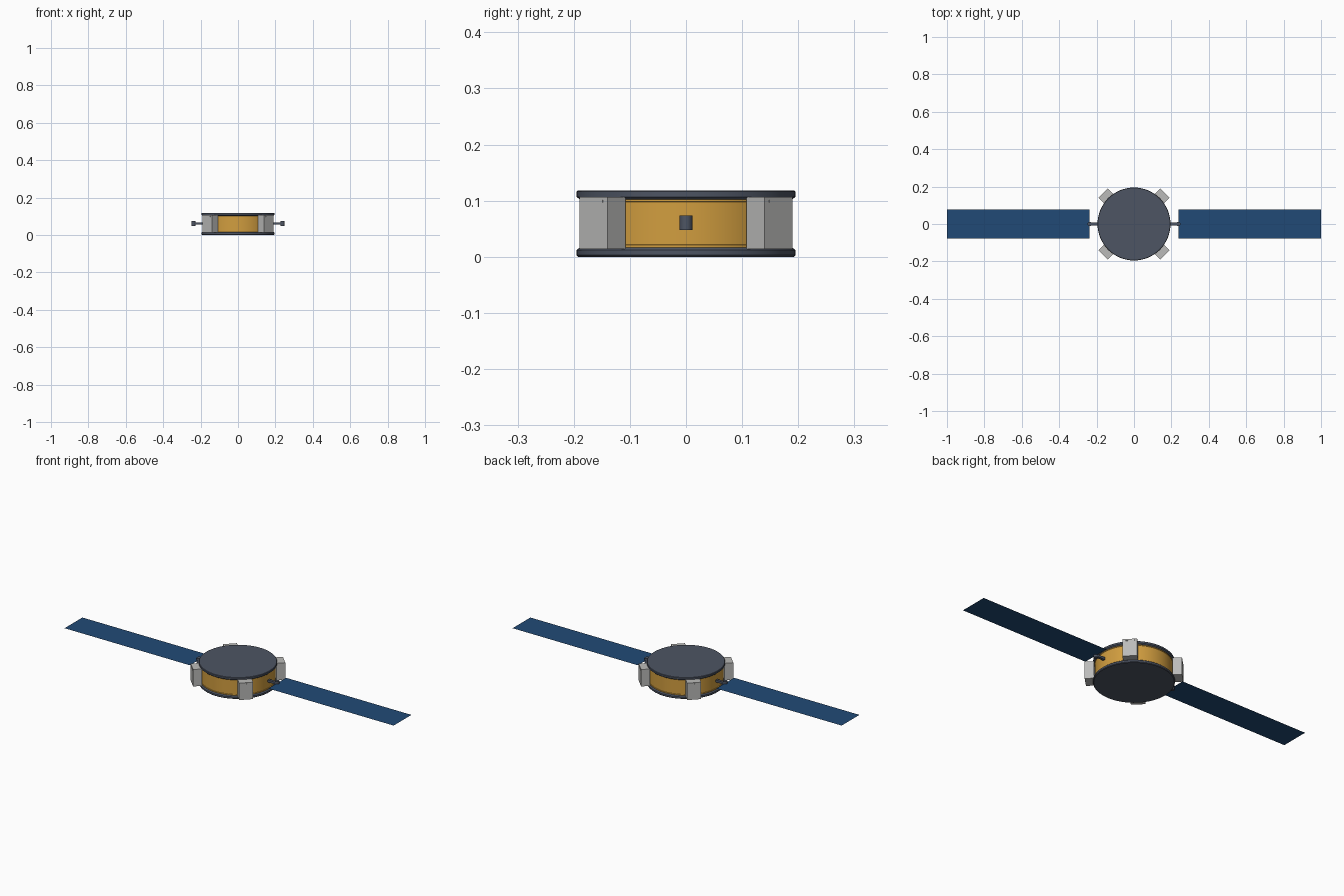
import bpy, bmesh, math
from mathutils import Matrix, Vector

cube = bpy.data.objects.get("Cube")
if cube:
    bpy.data.objects.remove(cube, do_unlink=True)


def material(name, rgb):
    m = bpy.data.materials.new(name)
    m.use_nodes = True
    color = (*rgb, 1)
    m.diffuse_color = color
    m.node_tree.nodes["Principled BSDF"].inputs["Base Color"].default_value = color
    return m


SLATE = material("slate", (0.075, 0.09, 0.125))
GOLD = material("gold_foil", (0.64, 0.34, 0.05))
GREY = material("light_grey", (0.50, 0.50, 0.49))
BLUE = material("solar_blue", (0.015, 0.068, 0.18))


def finish(name, bm, mat, smooth=False):
    bmesh.ops.recalc_face_normals(bm, faces=bm.faces[:])
    mesh = bpy.data.meshes.new(name)
    bm.to_mesh(mesh)
    bm.free()
    mesh.materials.append(mat)
    ob = bpy.data.objects.new(name, mesh)
    bpy.context.collection.objects.link(ob)
    if smooth:
        bpy.ops.object.select_all(action='DESELECT')
        ob.select_set(True)
        bpy.context.view_layer.objects.active = ob
        bpy.ops.object.shade_smooth_by_angle(angle=math.radians(30))
    return ob


def lathe(name, profile, mat, steps=64):
    bm = bmesh.new()
    verts = [bm.verts.new((r, 0, z)) for r, z in profile]
    edges = [bm.edges.new(p) for p in zip(verts, verts[1:])]
    bmesh.ops.spin(bm, geom=verts + edges, cent=(0, 0, 0), axis=(0, 0, 1),
                   angle=math.tau, steps=steps, use_duplicate=False)
    bmesh.ops.remove_doubles(bm, verts=bm.verts[:], dist=1e-5)
    return finish(name, bm, mat, True)


def box(name, center, size, mat, turn=0.0):
    bm = bmesh.new()
    bmesh.ops.create_cube(bm, size=1, matrix=Matrix.Rotation(turn, 4, 'Z')
                          @ Matrix.Translation(center)
                          @ Matrix.Diagonal((*size, 1)))
    return finish(name, bm, mat)


# Round body: two bevelled end plates around a foil-wrapped drum
lathe("lower_plate", [(0, 0), (0.192, 0), (0.195, 0.003), (0.195, 0.012),
                      (0.189, 0.017), (0, 0.017)], SLATE)
lathe("upper_plate", [(0, 0.102), (0.189, 0.102), (0.195, 0.107), (0.195, 0.116),
                      (0.193, 0.118), (0, 0.118)], SLATE)
lathe("foil_drum", [(0.188, 0.015), (0.188, 0.021), (0.186, 0.022),
                    (0.186, 0.098), (0.188, 0.099), (0.188, 0.104)], GOLD)

# Four equipment pods on the diagonals, each with a thin lip near the top
for i, corner in enumerate(("back_left", "back_right", "front_right", "front_left")):
    turn = math.radians(45 + 90 * i)
    box("pod_" + corner, (0.2105, 0, 0.0605), (0.045, 0.071, 0.093), GREY, turn)
    box("pod_lip_" + corner, (0.233, 0, 0.099), (0.002, 0.048, 0.004), GREY, turn)

# Solar wings: arm, vertical hinge pin and thin panel on each side
for side, s in (("left", 1), ("right", -1)):
    box("arm_" + side, (s * 0.208, 0, 0.061), (0.05, 0.014, 0.012), SLATE)

    bm = bmesh.new()
    bmesh.ops.create_cone(bm, cap_ends=True, segments=16, radius1=0.0115,
                          radius2=0.0115, depth=0.026,
                          matrix=Matrix.Translation((s * 0.2375, 0, 0.061)))
    finish("hinge_pin_" + side, bm, SLATE, True)

    bm = bmesh.new()
    corners = [(0.238, -0.077), (1, -0.077), (1, 0.077), (0.238, 0.077)]
    face = bm.faces.new([bm.verts.new((s * x, y, 0.061)) for x, y in corners])
    face.normal_update()
    panel = finish("solar_panel_" + side, bm, BLUE)
    if panel.data.polygons[0].normal.z < 0:
        panel.data.flip_normals()
